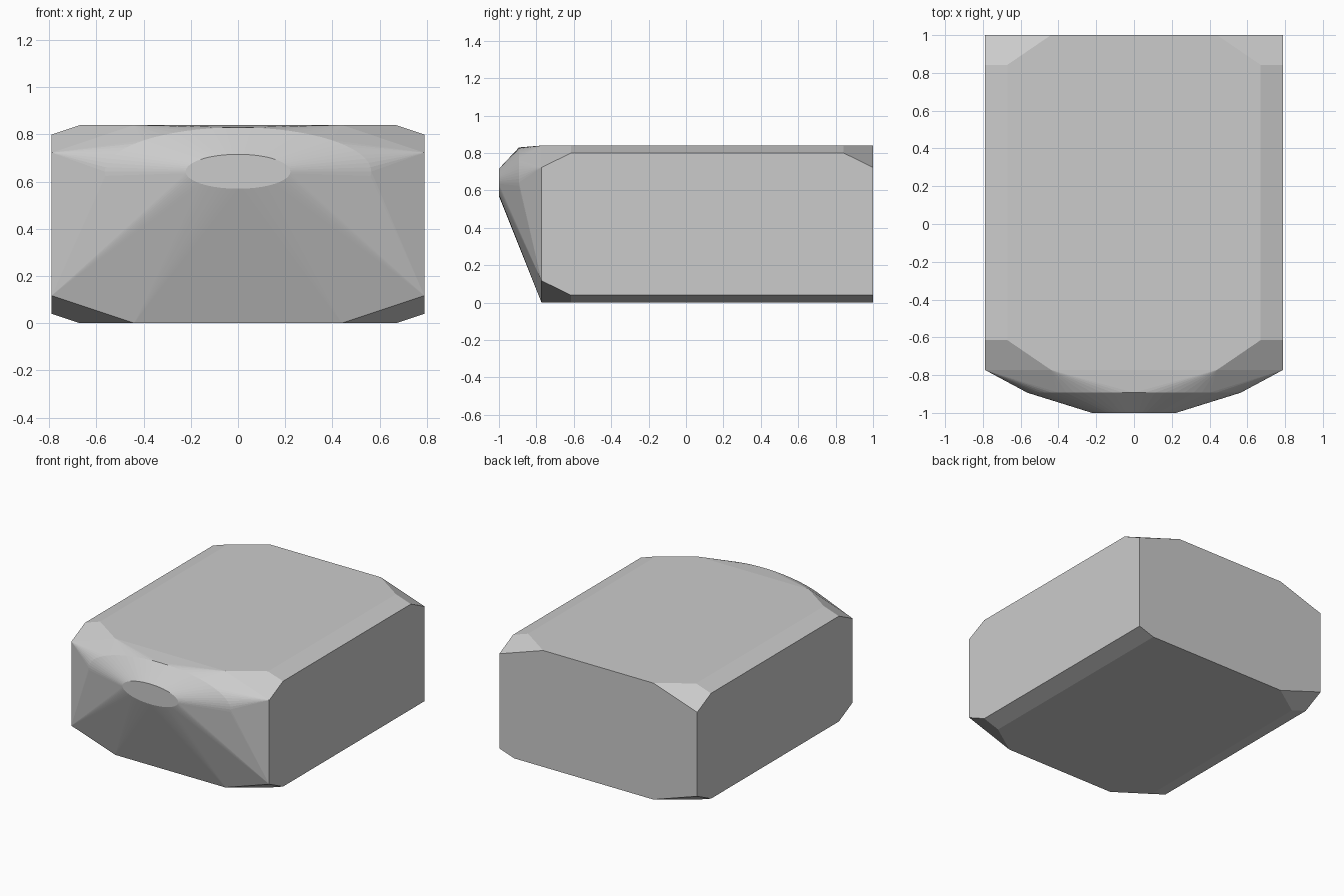
import bpy
import bmesh
from math import cos, sin, tau

if "Cube" in bpy.data.objects:
    bpy.data.objects.remove(bpy.data.objects["Cube"])

HALF_W, HEIGHT = 0.79, 0.84
FRONT, BACK = -0.772, 1.0
SEGMENTS = 64


def corner(sx, y, inward, top, clipped=True):
    """Points of one bevelled box corner, optionally clipped diagonally."""
    def z(d):
        return HEIGHT - d if top else d
    if not clipped:
        return [(sx * HALF_W, y, z(0.04)), (sx * 0.67, y, z(0))]
    y_in = y + inward * 0.157
    return [(sx * HALF_W, y, z(0.117)), (sx * HALF_W, y_in, z(0.04)),
            (sx * 0.67, y_in, z(0)), (sx * 0.44, y, z(0))]


def ellipse(y, rx, rz, zc=0.643):
    return [(rx * cos(tau * i / SEGMENTS), y, zc + rz * sin(tau * i / SEGMENTS))
            for i in range(SEGMENTS)]


# Box corners: all clipped except the lower back right one
points = []
for sx in (-1, 1):
    for top in (False, True):
        points += corner(sx, FRONT, 1, top)
        points += corner(sx, BACK, -1, top, clipped=top or sx < 0)

# Rounded nose: wide oval behind a small flat oval tip
points += ellipse(-0.893, 0.565, 0.187)
points += ellipse(-1.0, 0.222, 0.073)

# Wrap everything in one convex shell
bm = bmesh.new()
for p in points:
    bm.verts.new(p)
hull = bmesh.ops.convex_hull(bm, input=bm.verts[:])
unused = {g for g in hull["geom_interior"] + hull["geom_unused"]
          if isinstance(g, bmesh.types.BMVert)}
bmesh.ops.delete(bm, geom=list(unused), context="VERTS")
bmesh.ops.dissolve_limit(bm, angle_limit=0.002, verts=bm.verts[:], edges=bm.edges[:])
bmesh.ops.recalc_face_normals(bm, faces=bm.faces[:])

mesh = bpy.data.meshes.new("shell")
bm.to_mesh(mesh)
bm.free()
shell = bpy.data.objects.new("shell", mesh)
bpy.context.collection.objects.link(shell)
